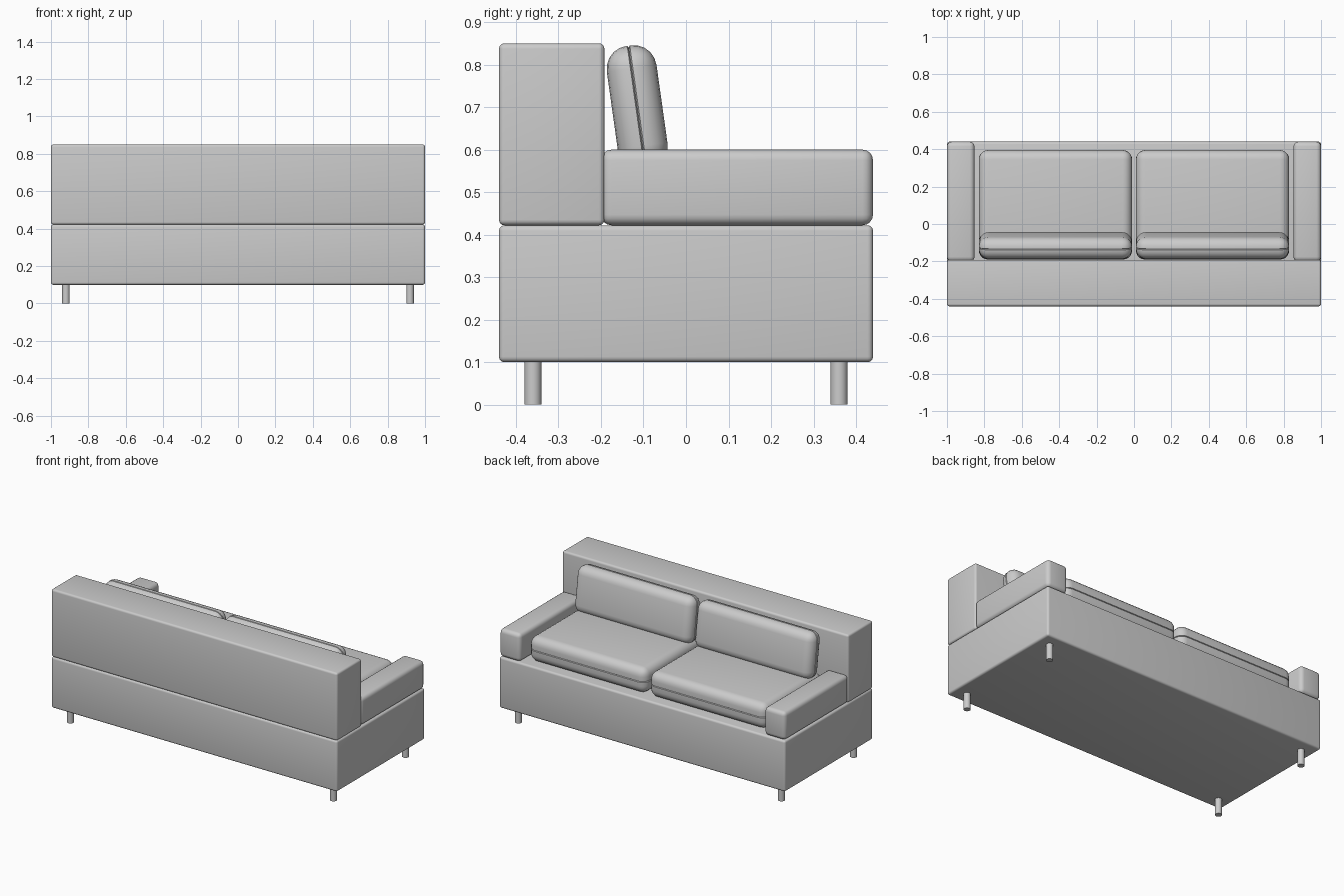
import bpy, bmesh, math
from mathutils import Vector

if "Cube" in bpy.data.objects:
    bpy.data.objects.remove(bpy.data.objects["Cube"])


def finish(name, bm, loc=(0, 0, 0), rot=(0, 0, 0)):
    mesh = bpy.data.meshes.new(name)
    bmesh.ops.recalc_face_normals(bm, faces=bm.faces)
    bm.to_mesh(mesh)
    bm.free()
    ob = bpy.data.objects.new(name, mesh)
    bpy.context.collection.objects.link(ob)
    ob.location, ob.rotation_euler = loc, rot
    bpy.ops.object.select_all(action='DESELECT')
    ob.select_set(True)
    bpy.context.view_layer.objects.active = ob
    bpy.ops.object.shade_smooth_by_angle(angle=math.radians(35))
    return ob


def rounded_box(size, radius, segments):
    bm = bmesh.new()
    bmesh.ops.create_cube(bm, size=1)
    bmesh.ops.scale(bm, vec=size, verts=bm.verts)
    bmesh.ops.bevel(bm, geom=bm.edges[:], offset=radius, segments=segments,
                    profile=0.5, affect='EDGES')
    return bm


def block(name, lo, hi, radius, segments=4):
    lo, hi = Vector(lo), Vector(hi)
    return finish(name, rounded_box(hi - lo, radius, segments), (lo + hi) / 2)


def cushion(name, size, radius, axis, loc, rot=(0, 0, 0)):
    # Rounded cushion with a narrow seam groove around its middle
    bm = rounded_box(size, radius, 5)
    normal = Vector((0, 0, 0))
    normal[axis] = 1
    for d in (-0.003, 0, 0.003):
        bmesh.ops.bisect_plane(bm, geom=bm.verts[:] + bm.edges[:] + bm.faces[:],
                               plane_co=normal * d, plane_no=normal)
    for v in bm.verts:
        if abs(v.co[axis]) < 1e-5:
            for i in range(3):
                if i != axis:
                    v.co[i] *= 1 - 0.01 / size[i]
    return finish(name, bm, loc, rot)


# Base and backrest
block("base", (-1, -0.44, 0.10), (1, 0.44, 0.422), 0.013)
block("backrest", (-1, -0.44, 0.422), (1, -0.192, 0.85), 0.013)

for side, s in (("left", -1), ("right", 1)):
    # Armrests
    x0, x1 = sorted((0.853 * s, s))
    block(side + "_armrest", (x0, -0.20, 0.422), (x1, 0.44, 0.60), 0.025)

    # Seat and back cushions
    cushion(side + "_seat_cushion", (0.82, 0.585, 0.16), 0.05, 2,
            (0.42 * s, 0.1025, 0.50))
    cushion(side + "_back_cushion", (0.82, 0.118, 0.292), 0.054, 1,
            (0.42 * s, -0.115, 0.70), (math.radians(8), 0, 0))

    # Round legs
    for end, y in (("back", -0.36), ("front", 0.36)):
        bm = bmesh.new()
        bmesh.ops.create_cone(bm, cap_ends=True, segments=24, radius1=0.02,
                              radius2=0.02, depth=0.105)
        finish(f"{side}_{end}_leg", bm, (0.92 * s, y, 0.0525))
